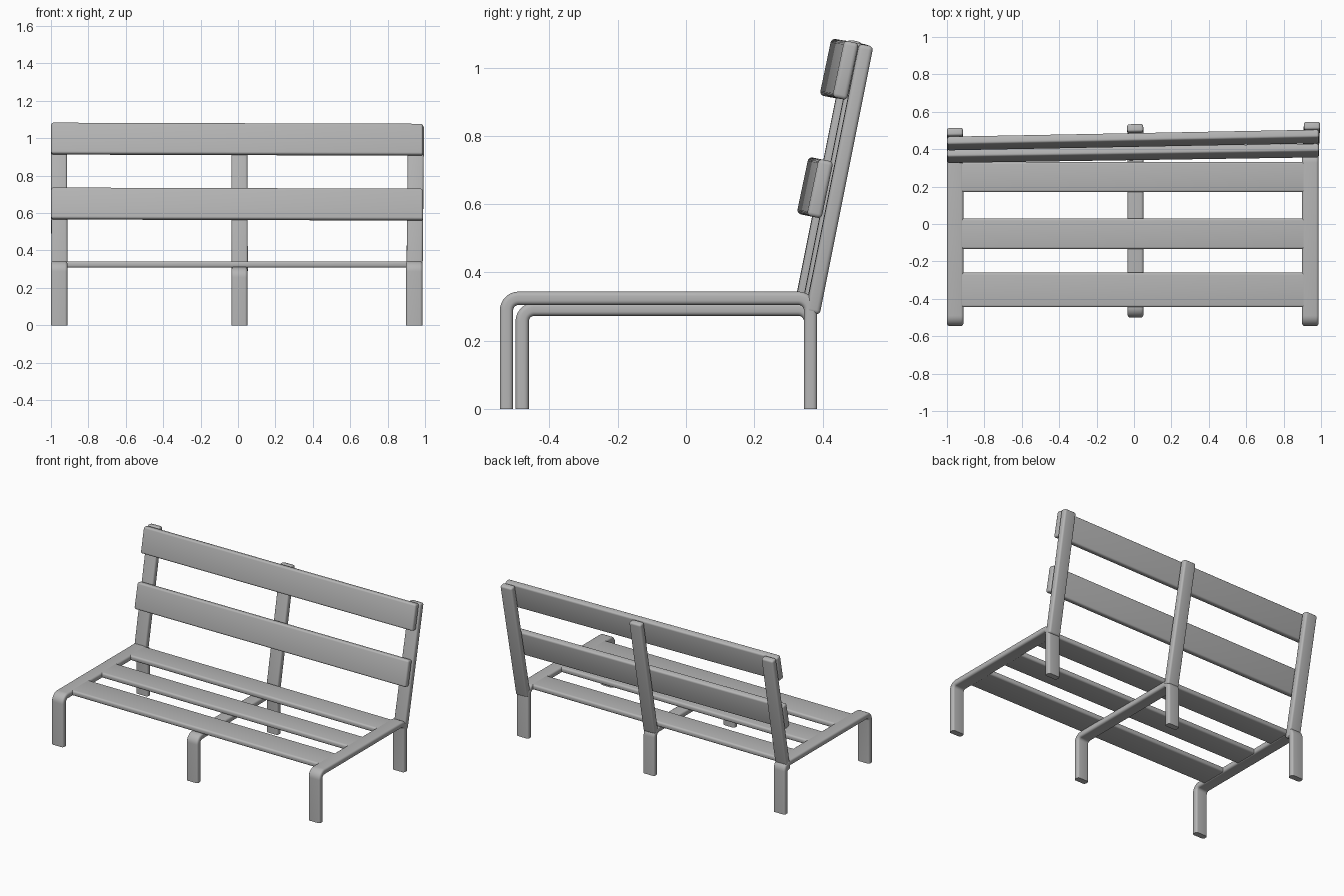
import bpy, bmesh, math
from mathutils import Vector, Euler

if "Cube" in bpy.data.objects:
    bpy.data.objects.remove(bpy.data.objects["Cube"])

# dark grey for every part
grey = bpy.data.materials.new("dark_grey")
grey.diffuse_color = (0.46, 0.46, 0.46, 1)
grey.use_nodes = True
grey.node_tree.nodes["Principled BSDF"].inputs["Base Color"].default_value = grey.diffuse_color


def make_object(name, bm):
    bmesh.ops.recalc_face_normals(bm, faces=bm.faces)
    mesh = bpy.data.meshes.new(name)
    bm.to_mesh(mesh)
    bm.free()
    mesh.materials.append(grey)
    obj = bpy.data.objects.new(name, mesh)
    bpy.context.scene.collection.objects.link(obj)
    bpy.ops.object.select_all(action='DESELECT')
    obj.select_set(True)
    bpy.context.view_layer.objects.active = obj
    bpy.ops.object.shade_smooth_by_angle(angle=math.radians(40))
    return obj


def board(name, center, size, rot=(0, 0, 0), radius=0.012):
    """Box with rounded edges."""
    bm = bmesh.new()
    bmesh.ops.create_cube(bm, size=1)
    bmesh.ops.scale(bm, vec=size, verts=bm.verts)
    bmesh.ops.bevel(bm, geom=bm.edges[:], offset=radius, segments=4,
                    profile=0.5, affect='EDGES')
    m = Euler(rot).to_matrix().to_4x4()
    m.translation = Vector(center)
    bm.transform(m)
    return make_object(name, bm)


def rounded_rect(w, t, r, n=4):
    pts = []
    for k, (sx, sy) in enumerate([(1, 1), (-1, 1), (-1, -1), (1, -1)]):
        for i in range(n + 1):
            a = math.pi / 2 * (k + i / n)
            pts.append((sx * (w / 2 - r) + r * math.cos(a),
                        sy * (t / 2 - r) + r * math.sin(a)))
    return pts


def bent_frame(name, x, front_y, back_y, top_z, width, thick, bend):
    """Flat bar bent into front leg, seat rail and back leg."""
    steps = 8
    # path entries: y, z, outward normal angle in the yz plane
    path = [(front_y, 0, math.pi)]
    for cy, start in ((front_y + bend, math.pi), (back_y - bend, math.pi / 2)):
        for i in range(steps + 1):
            a = start - math.pi / 2 * i / steps
            path.append((cy + bend * math.cos(a),
                         top_z - bend + bend * math.sin(a), a))
    path.append((back_y, 0, 0))
    section = rounded_rect(width, thick, 0.013)
    bm = bmesh.new()
    rings = [[bm.verts.new((x + u, y + v * math.cos(a), z + v * math.sin(a)))
              for u, v in section] for y, z, a in path]
    n = len(section)
    for r0, r1 in zip(rings, rings[1:]):
        for i in range(n):
            j = (i + 1) % n
            bm.faces.new((r0[i], r0[j], r1[j], r1[i]))
    bm.faces.new(rings[0])
    bm.faces.new(rings[-1])
    return make_object(name, bm)


# leg frames: the middle one sits lower and carries the slats from beneath
bent_frame("left_leg_frame", -0.956, -0.526, 0.365, 0.324, 0.087, 0.039, 0.036)
bent_frame("right_leg_frame", 0.9425, -0.526, 0.365, 0.324, 0.087, 0.039, 0.036)
bent_frame("middle_leg_frame", 0.008, -0.480, 0.365, 0.292, 0.084, 0.039, 0.036)

# seat slats, flush with the side rails
for label, y0, y1 in (("front", -0.445, -0.26), ("middle", -0.134, 0.03),
                      ("back", 0.17, 0.332)):
    board(label + "_seat_slat", (-0.007, (y0 + y1) / 2, 0.325),
          (1.86, y1 - y0, 0.034))

# leaning back posts, slightly skewed from left to right
LEAN = 0.2
for label, x0, x1, y, top in (("left", -0.956, -0.956, 0.339, 1.078),
                              ("middle", 0.008, 0.008, 0.361, 1.07),
                              ("right", 0.9425, 0.953, 0.374, 1.066)):
    low = Vector((x0, y - 0.004, 0.28))
    high = Vector((x1, y + LEAN * (top - 0.3), top))
    roll = math.atan2(x1 - x0, top - 0.28)
    board(label + "_back_post", (low + high) / 2,
          (0.086, 0.043, (high - low).length),
          (-math.atan(LEAN), roll, 0.019))

# back rest slats across the posts
for label, y, z, yaw in (("lower", 0.378, 0.648, 0.015),
                         ("upper", 0.449, 0.995, 0.019)):
    board(label + "_back_slat", (-0.005, y, z), (1.988, 0.044, 0.17),
          (-math.atan(0.21), 0.003, yaw))
